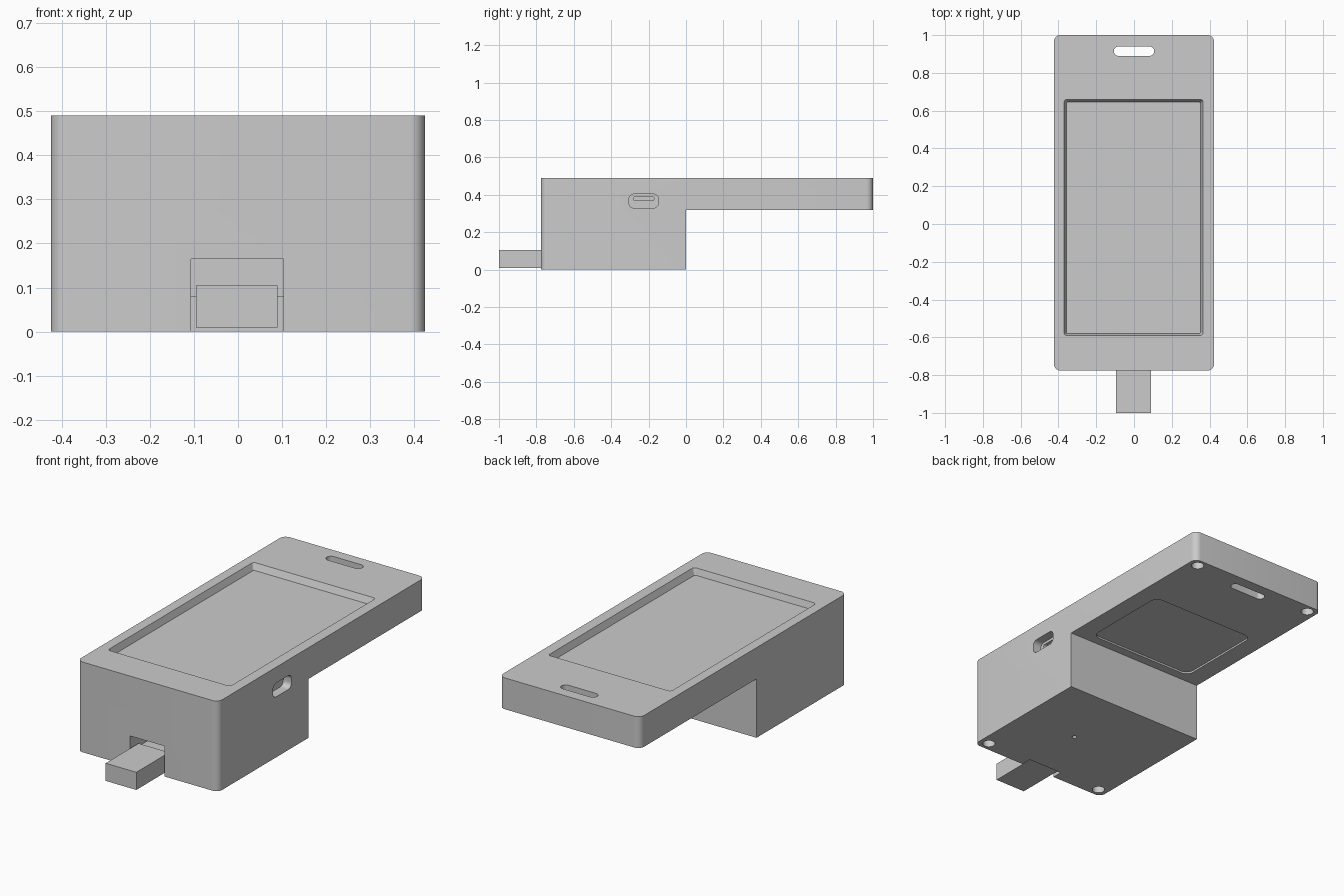
import bpy, bmesh, math

cube = bpy.data.objects.get("Cube")
if cube:
    bpy.data.objects.remove(cube, do_unlink=True)

# One grey plastic
grey = bpy.data.materials.new("grey_plastic")
grey.use_nodes = True
tone = (0.6, 0.6, 0.6, 1)
grey.diffuse_color = tone
bsdf = grey.node_tree.nodes["Principled BSDF"]
bsdf.inputs["Base Color"].default_value = tone


def rounded(u0, u1, v0, v1, r, steps=8):
    """Rounded rectangle outline; r = 0 gives sharp corners."""
    if r == 0:
        return [(u0, v0), (u1, v0), (u1, v1), (u0, v1)]
    pts = []
    corners = [(u1 - r, v1 - r), (u0 + r, v1 - r), (u0 + r, v0 + r), (u1 - r, v0 + r)]
    for i, (cu, cv) in enumerate(corners):
        for k in range(steps + 1):
            a = math.pi / 2 * (i + k / steps)
            pts.append((cu + r * math.cos(a), cv + r * math.sin(a)))
    return pts


def loft(name, sections, axis="z"):
    """Closed solid through outlines placed at levels along an axis."""
    place = {"z": lambda u, v, w: (u, v, w),
             "y": lambda u, v, w: (u, w, v),
             "x": lambda u, v, w: (w, u, v)}[axis]
    bm = bmesh.new()
    rings = [[bm.verts.new(place(u, v, w)) for u, v in pts] for pts, w in sections]
    n = len(rings[0])
    for a, b in zip(rings, rings[1:]):
        for i in range(n):
            j = (i + 1) % n
            bm.faces.new((a[i], a[j], b[j], b[i]))
    bm.faces.new(rings[0])
    bm.faces.new(rings[-1])
    bmesh.ops.recalc_face_normals(bm, faces=bm.faces)
    me = bpy.data.meshes.new(name)
    bm.to_mesh(me)
    bm.free()
    me.materials.append(grey)
    ob = bpy.data.objects.new(name, me)
    bpy.context.collection.objects.link(ob)
    return ob


def prism(name, outline, low, high, axis="z"):
    return loft(name, [(outline, low), (outline, high)], axis)


def cut(target, cutter):
    mod = target.modifiers.new("cut", "BOOLEAN")
    mod.operation = "DIFFERENCE"
    mod.solver = "EXACT"
    mod.object = cutter
    bpy.context.view_layer.objects.active = target
    bpy.ops.object.modifier_apply(modifier=mod.name)
    bpy.data.objects.remove(cutter, do_unlink=True)


TOP, STEP, FRONT = 0.49, 0.32, -0.776

# Housing: full rounded block with the rear underside removed
housing = prism("housing", rounded(-0.424, 0.424, FRONT, 1.0, 0.035), 0, TOP)
cut(housing, prism("rear_clearance", rounded(-1, 1, 0, 1.5, 0), -0.2, STEP))

# Screen recess with sloping walls
opening = rounded(-0.37, 0.366, -0.59, 0.66, 0.016)
floor = rounded(-0.357, 0.353, -0.58, 0.645, 0.008)
cut(housing, loft("screen_recess", [(floor, 0.455), (opening, TOP), (opening, TOP + 0.05)]))

# Strap slot through the rear plate
cut(housing, prism("strap_slot", rounded(-0.107, 0.107, 0.89, 0.94, 0.0249), 0.2, 0.6))

# Shallow panel under the rear plate
cut(housing, prism("panel_recess", rounded(-0.32, 0.32, 0.05, 0.56, 0.045), 0.2, STEP + 0.01))

# Screw holes in the corners and a small reset hole
for x in (-0.37, 0.37):
    for y, z in ((-0.727, 0), (0.953, STEP)):
        hole = rounded(x - 0.032, x + 0.032, y - 0.032, y + 0.032, 0.0319)
        cut(housing, prism("screw_hole", hole, z - 0.1, z + 0.05))
pin = rounded(0.063, 0.087, -0.402, -0.378, 0.0119)
cut(housing, prism("reset_hole", pin, -0.1, 0.04))

# Front connector notch through the wall, and the chamber behind it
cut(housing, prism("notch", rounded(-0.107, 0.103, -0.1, 0.165, 0), FRONT - 0.1, FRONT + 0.058, "y"))
cut(housing, prism("chamber", rounded(-0.107, 0.103, 0.02, 0.165, 0), FRONT + 0.03, -0.45, "y"))

# Side charging port: outer opening, then a narrower socket
cut(housing, prism("port_opening", rounded(-0.305, -0.147, 0.329, 0.404, 0.028), 0.375, 0.6, "x"))
cut(housing, prism("port_socket", rounded(-0.28, -0.172, 0.37, 0.39, 0.006), 0.33, 0.4, "x"))

# Plug tongue and the holder around its inner end
tongue = prism("plug_tongue", rounded(-0.095, 0.089, 0.009, 0.105, 0), -1.0, FRONT + 0.058, "y")
holder = prism("plug_holder", rounded(-0.107, 0.103, 0.02, 0.08, 0), FRONT + 0.058, -0.45, "y")

# Smooth the rounded corners, keep the edges sharp
for ob in (housing, tongue, holder):
    bpy.ops.object.select_all(action="DESELECT")
    ob.select_set(True)
    bpy.context.view_layer.objects.active = ob
    bpy.ops.object.shade_smooth_by_angle(angle=math.radians(30))
